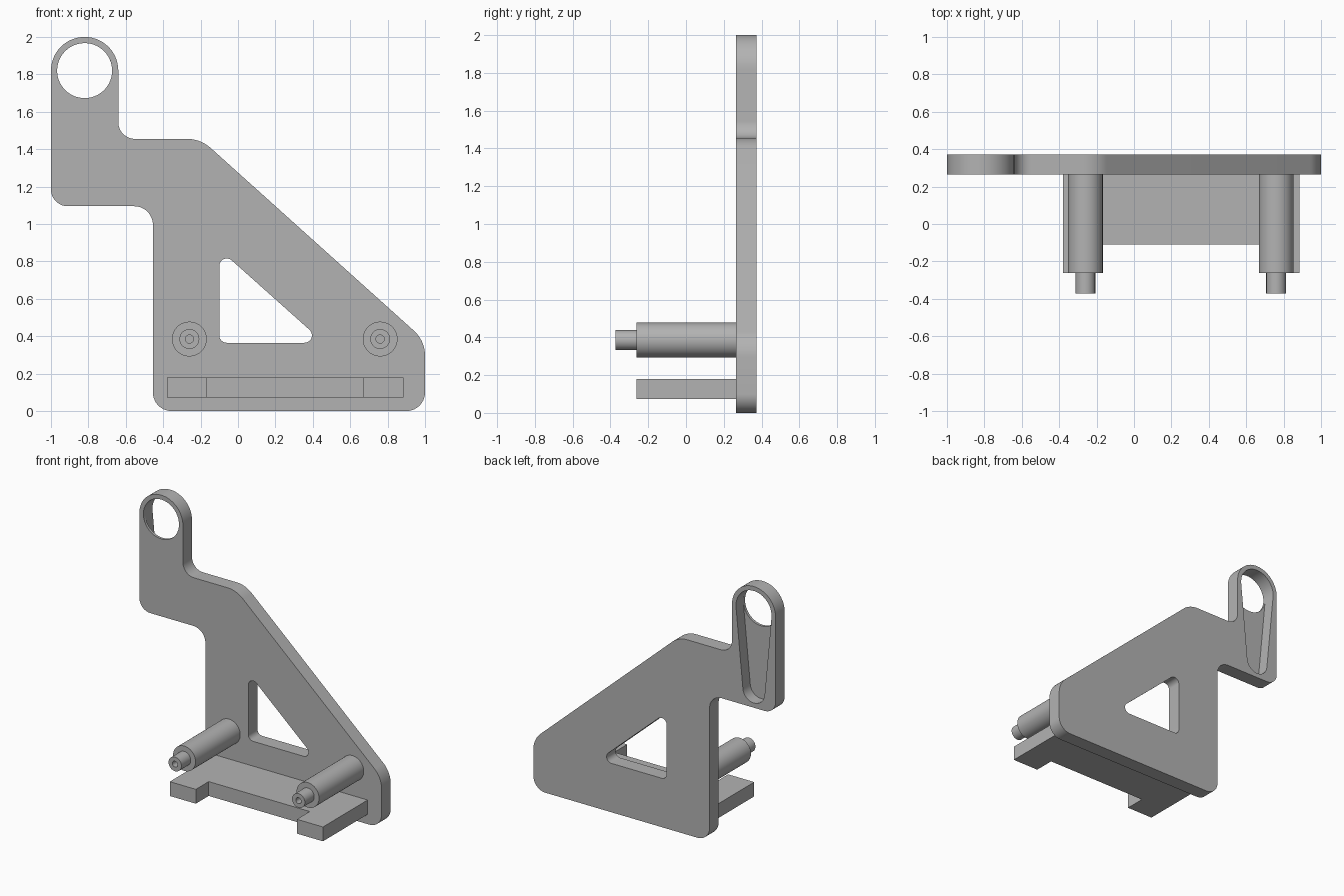
import bpy, bmesh, math
from mathutils import Vector, Matrix

cube = bpy.data.objects.get("Cube")
if cube:
    bpy.data.objects.remove(cube)

grey = bpy.data.materials.new("plain grey")
grey.use_nodes = True
COLOUR = (0.45, 0.45, 0.45, 1)
grey.diffuse_color = COLOUR
grey.node_tree.nodes["Principled BSDF"].inputs["Base Color"].default_value = COLOUR

BACK, FACE = 0.372, 0.265      # y of the plate's rear and front faces
PAD, TIP = -0.262, -0.372      # y of the foot pads and standoff tips


def finish(name, bm):
    bmesh.ops.recalc_face_normals(bm, faces=bm.faces)
    mesh = bpy.data.meshes.new(name)
    bm.to_mesh(mesh)
    bm.free()
    mesh.materials.append(grey)
    obj = bpy.data.objects.new(name, mesh)
    bpy.context.collection.objects.link(obj)
    return obj


def prism(name, points, start, end, upright=True):
    """Extrude an outline: x-z along y when upright, else x-y along z."""
    place = (lambda p: (p[0], start, p[1])) if upright else (lambda p: (p[0], p[1], start))
    shift = (0, end - start, 0) if upright else (0, 0, end - start)
    bm = bmesh.new()
    face = bm.faces.new([bm.verts.new(place(p)) for p in points])
    top = bmesh.ops.extrude_face_region(bm, geom=[face])["geom"]
    verts = [v for v in top if isinstance(v, bmesh.types.BMVert)]
    bmesh.ops.translate(bm, verts=verts, vec=shift)
    return finish(name, bm)


def arc(cx, cz, r, a0, a1, steps):
    return [(cx + r * math.cos(a0 + (a1 - a0) * i / steps),
             cz + r * math.sin(a0 + (a1 - a0) * i / steps)) for i in range(steps + 1)]


def rounded(corners):
    """Fillet every (x, z, radius) corner of an outline."""
    out = []
    for i, (x, z, r) in enumerate(corners):
        p = Vector((x, z))
        u = (Vector(corners[i - 1][:2]) - p).normalized()
        v = (Vector(corners[(i + 1) % len(corners)][:2]) - p).normalized()
        half = u.angle(v) / 2
        centre = p + (u + v).normalized() * r / math.sin(half)
        a, b = (p + d * r / math.tan(half) - centre for d in (u, v))
        a0 = math.atan2(a.y, a.x)
        turn = (math.atan2(b.y, b.x) - a0 + math.pi) % math.tau - math.pi
        out += arc(centre.x, centre.y, r, a0, a0 + turn, 14)
    return out


def cut(target, cutter):
    cutter.hide_render = True
    mod = target.modifiers.new(cutter.name, "BOOLEAN")
    mod.operation, mod.solver, mod.object = "DIFFERENCE", "EXACT", cutter
    bpy.context.view_layer.objects.active = target
    bpy.ops.object.modifier_apply(modifier=mod.name)
    bpy.data.objects.remove(cutter)


def smooth(obj):
    bpy.ops.object.select_all(action="DESELECT")
    obj.select_set(True)
    bpy.context.view_layer.objects.active = obj
    bpy.ops.object.shade_smooth_by_angle(angle=math.radians(30))


# Bracket plate with raised ring tab
plate = prism("bracket_plate", rounded([
    (-1, 1.095, 0.09), (-0.455, 1.095, 0.1), (-0.455, 0, 0.1), (1, 0, 0.1),
    (1, 0.376, 0.18), (-0.2, 1.455, 0.19), (-0.64, 1.455, 0.09),
    (-0.64, 2, 0.1795), (-1, 2, 0.1795)]), FACE, BACK)

# Triangular window
cut(plate, prism("window_cutter", rounded([
    (-0.1, 0.365, 0.04), (0.46, 0.365, 0.04), (-0.1, 0.865, 0.04)]), 0, 1))

# Ring hole, and tapered keyhole pocket in the rear face
TX, TZ, TR, BZ, BR = -0.82, 1.82, 0.147, 1.22, 0.09
lean = math.asin((TR - BR) / (TZ - BZ))
cut(plate, prism("pocket_cutter",
                 arc(TX, TZ, TR, -lean, math.pi + lean, 32)
                 + arc(TX, BZ, BR, math.pi + lean, math.tau - lean, 24),
                 FACE + 0.02, 1))
cut(plate, prism("ring_hole_cutter", arc(TX, TZ, TR, 0, math.tau, 64)[:-1], 0, FACE + 0.05))
smooth(plate)

# Foot shelf with two forward pads
prism("foot_shelf", [
    (-0.38, FACE), (-0.38, PAD), (-0.165, PAD), (-0.165, -0.11),
    (0.67, -0.11), (0.67, PAD), (0.885, PAD), (0.885, FACE)],
    0.073, 0.18, upright=False)

# Stepped standoffs with a small bore in each tip
for side, x in (("right", -0.26), ("left", 0.76)):
    profile = [(0, FACE), (0.093, FACE), (0.093, PAD), (0.053, PAD),
               (0.053, TIP), (0.022, TIP), (0.022, PAD), (0, PAD)]
    bm = bmesh.new()
    verts = [bm.verts.new((r, y, 0)) for r, y in profile]
    edges = [bm.edges.new(pair) for pair in zip(verts, verts[1:])]
    bmesh.ops.spin(bm, geom=verts + edges, axis=(0, 1, 0), cent=(0, 0, 0),
                   angle=math.tau, steps=40)
    bmesh.ops.remove_doubles(bm, verts=bm.verts, dist=0.0005)
    bmesh.ops.transform(bm, verts=bm.verts, matrix=Matrix.Translation((x, 0, 0.385)))
    smooth(finish(side + "_standoff", bm))
